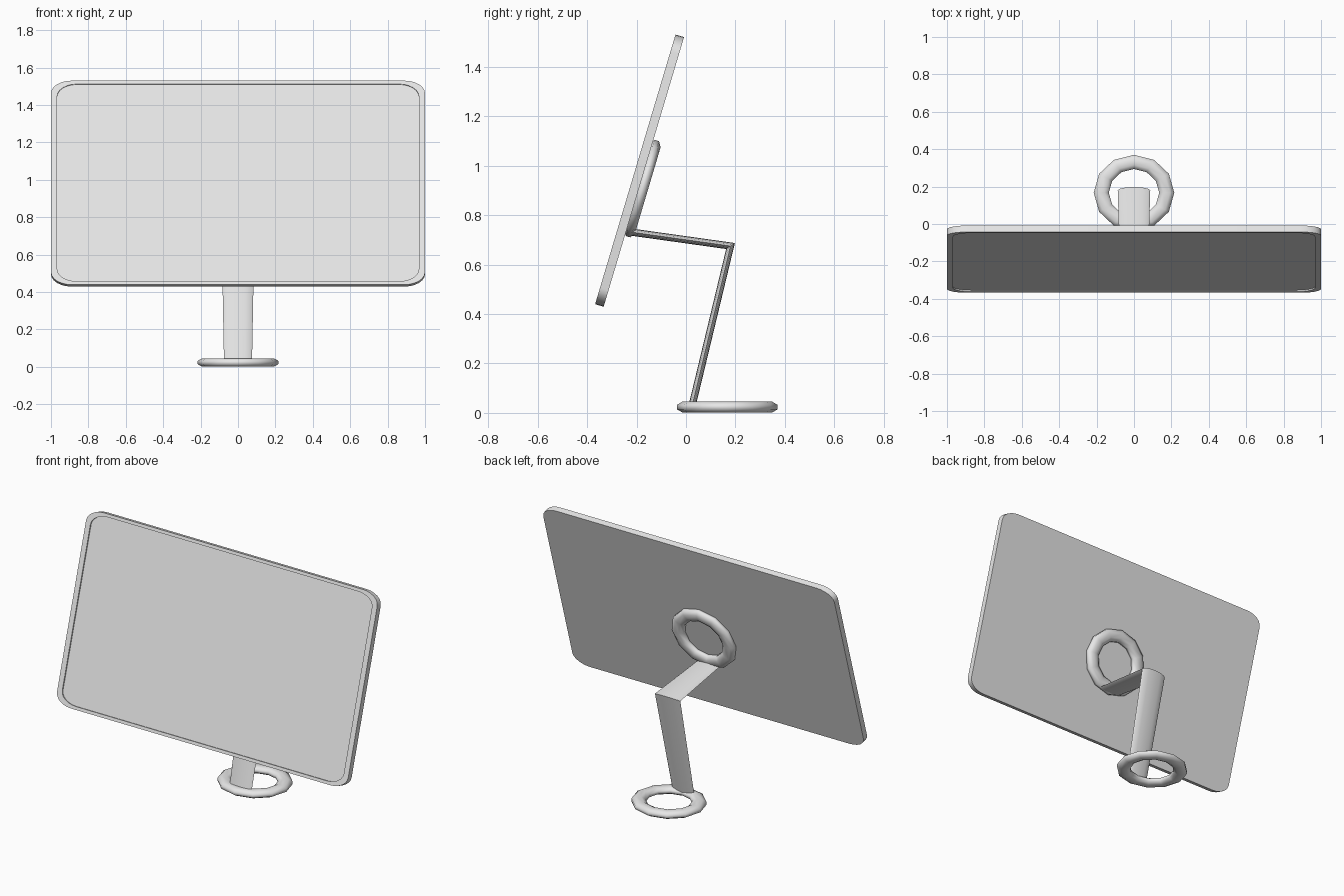
import bpy, bmesh, math
from mathutils import Matrix, Vector

if "Cube" in bpy.data.objects:
    bpy.data.objects.remove(bpy.data.objects["Cube"])

grey = bpy.data.materials.new("light grey")
grey.diffuse_color = (0.8, 0.8, 0.8, 1)
grey.use_nodes = True
grey.node_tree.nodes["Principled BSDF"].inputs["Base Color"].default_value = grey.diffuse_color
TILT = Matrix.Rotation(math.radians(73.4), 4, 'X')   # local z -> screen normal


def make(name, bm, matrix=Matrix(), angle=40):
    bmesh.ops.recalc_face_normals(bm, faces=bm.faces)
    me = bpy.data.meshes.new(name)
    bm.to_mesh(me)
    bm.free()
    me.materials.append(grey)
    ob = bpy.data.objects.new(name, me)
    ob.matrix_world = matrix
    bpy.context.collection.objects.link(ob)
    bpy.ops.object.select_all(action='DESELECT')
    ob.select_set(True)
    bpy.context.view_layer.objects.active = ob
    bpy.ops.object.shade_smooth_by_angle(angle=math.radians(angle))
    return ob


def bridge(bm, a, b):
    n = len(a)
    for i in range(n):
        j = (i + 1) % n
        bm.faces.new((a[i], a[j], b[j], b[i]))


def rounded_rect(w, h, rx, ry, seg=6):
    pts = []
    for k, (sx, sy) in enumerate(((1, 1), (-1, 1), (-1, -1), (1, -1))):
        for i in range(seg + 1):
            a = math.pi / 2 * (k + i / seg)
            pts.append((sx * (w - rx) + rx * math.cos(a),
                        sy * (h - ry) + ry * math.sin(a)))
    return pts


# Tilted screen panel with a shallow recessed front
bm = bmesh.new()
outline = rounded_rect(1.0, 0.569, 0.11, 0.07)
loops = [[bm.verts.new((x * s, y * s, z)) for x, y in outline]
         for s, z in ((1, -0.036), (1, 0), (0.967, 0), (0.967, -0.008))]
for a, b in zip(loops, loops[1:]):
    bridge(bm, a, b)
bm.faces.new(loops[0])
bm.faces.new(loops[-1])
make("screen_panel", bm, Matrix.Translation((0, -0.205, 0.985)) @ TILT)


# Flattened low-poly rings: foot and screen mount
def ring(name, matrix, n=12, m=8):
    bm = bmesh.new()
    rows = []
    for i in range(n):
        a = 2 * math.pi * i / n
        row = []
        for k in range(m):
            t = 2 * math.pi * (k + 0.5) / m
            r = 1 + 0.23 * math.cos(t) / math.cos(math.pi / m)
            z = 0.0225 * math.sin(t) / math.cos(math.pi / m)
            row.append(bm.verts.new((0.175 * r * math.cos(a),
                                     0.165 * r * math.sin(a), z)))
        rows.append(row)
    for i in range(n):
        bridge(bm, rows[i], rows[(i + 1) % n])
    make(name, bm, matrix, 60)


ring("foot_ring", Matrix.Translation((0, 0.167, 0.0235)))
ring("mount_ring", Matrix.Translation((0, -0.176, 0.907)) @ TILT)

# Bent flat arm joining the rings, mitred at the elbow
path = [Vector((0, 0.025, 0.03)), Vector((0, 0.18, 0.675)), Vector((0, -0.22, 0.731))]
widths = (0.075, 0.087, 0.075)
normals = []
for p, q in zip(path, path[1:]):
    d = (q - p).normalized()
    normals.append(Vector((0, d.z, -d.y)))
miter = (normals[0] + normals[1]) / (1 + normals[0].dot(normals[1]))
bm = bmesh.new()
sections = []
for p, w, nrm in zip(path, widths, (normals[0], miter, normals[1])):
    sec = []
    for k in range(12):
        t = 2 * math.pi * k / 12
        sec.append(bm.verts.new(p + Vector((w * math.cos(t), 0, 0))
                                + nrm * 0.0145 * math.sin(t)))
    sections.append(sec)
for a, b in zip(sections, sections[1:]):
    bridge(bm, a, b)
bm.faces.new(sections[0])
bm.faces.new(sections[-1])
make("bent_arm", bm, angle=60)
